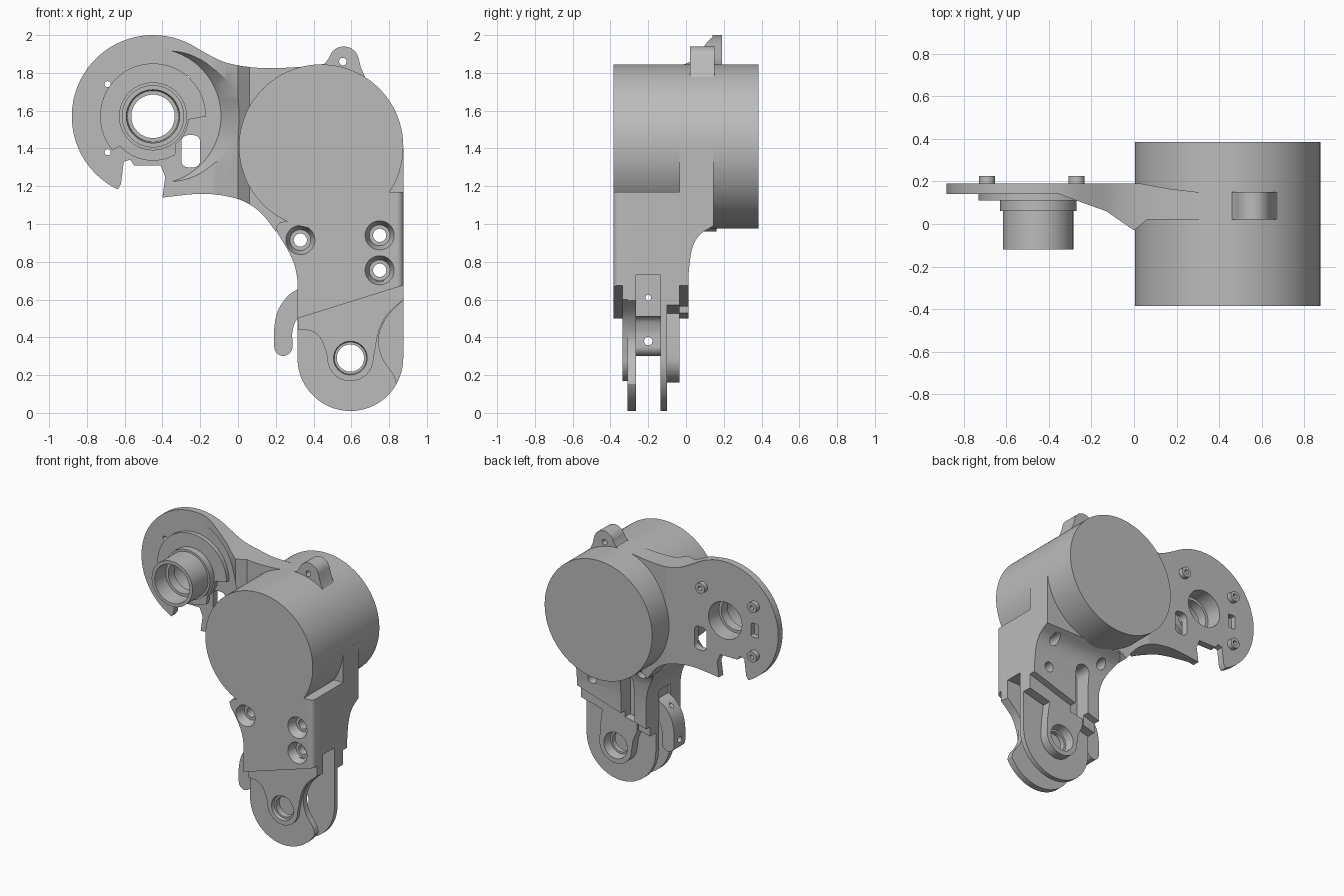
import bpy, bmesh, math

if "Cube" in bpy.data.objects:
    bpy.data.objects.remove(bpy.data.objects["Cube"])

grey = bpy.data.materials.new("plain grey")
grey.use_nodes = True
GREY = (0.5, 0.5, 0.5, 1)
grey.diffuse_color = GREY
grey.node_tree.nodes["Principled BSDF"].inputs["Base Color"].default_value = GREY

PLACE = {"x": lambda a, b, t: (t, a, b),
         "y": lambda a, b, t: (a, t, b),
         "z": lambda a, b, t: (a, b, t)}


def arc(x, z, r, a0=0, a1=360, n=None):
    """Points on an arc in degrees; a full turn leaves out the repeated end."""
    full = abs(a1 - a0) == 360
    n = n or max(6, int(abs(a1 - a0) / 5))
    return [(x + r * math.cos(math.radians(a0 + (a1 - a0) * i / n)),
             z + r * math.sin(math.radians(a0 + (a1 - a0) * i / n)))
            for i in range(n if full else n + 1)]


def curve(pts, n=6):
    """Smooth curve through the given points."""
    out = []
    for i in range(len(pts) - 1):
        p0, p1, p2 = pts[max(i - 1, 0)], pts[i], pts[i + 1]
        p3 = pts[min(i + 2, len(pts) - 1)]
        for k in range(n):
            t = k / n
            out.append(tuple(
                0.5 * (2 * b + (c - a) * t + (2 * a - 5 * b + 4 * c - d) * t ** 2
                       + (3 * b - a - 3 * c + d) * t ** 3)
                for a, b, c, d in zip(p0, p1, p2, p3)))
    return out + [pts[-1]]


def round_box(x0, x1, z0, z1, r):
    return (arc(x1 - r, z1 - r, r, 0, 90) + arc(x0 + r, z1 - r, r, 90, 180)
            + arc(x0 + r, z0 + r, r, 180, 270) + arc(x1 - r, z0 + r, r, 270, 360))


def prism(name, pts, t0, t1, end=None, axis="y"):
    """Extrude an outline along an axis, optionally to a different end outline."""
    bm = bmesh.new()
    a = [bm.verts.new(PLACE[axis](*p, t0)) for p in pts]
    b = [bm.verts.new(PLACE[axis](*p, t1)) for p in (end or pts)]
    bm.faces.new(a)
    bm.faces.new(b[::-1])
    for i in range(len(a)):
        j = (i + 1) % len(a)
        bm.faces.new((a[i], b[i], b[j], a[j]))
    bmesh.ops.recalc_face_normals(bm, faces=bm.faces)
    me = bpy.data.meshes.new(name)
    bm.to_mesh(me)
    bm.free()
    me.materials.append(grey)
    ob = bpy.data.objects.new(name, me)
    bpy.context.collection.objects.link(ob)
    return ob


def cone(name, x, z, r0, r1, t0, t1):
    return prism(name, arc(x, z, r0), t0, t1, arc(x, z, r1))


def apply_bool(ob, cutters, op="DIFFERENCE"):
    for c in cutters:
        m = ob.modifiers.new("cut", "BOOLEAN")
        m.operation, m.object, m.solver = op, c, "EXACT"
    dg = bpy.context.evaluated_depsgraph_get()
    me = bpy.data.meshes.new_from_object(ob.evaluated_get(dg))
    ob.modifiers.clear()
    ob.data = me


parts, cutters = [], []


def part(*args, **kw):
    parts.append(prism(*args, **kw))
    return parts[-1]


def cutter(ob):
    ob.hide_render = True
    cutters.append(ob)
    return ob


# Main drum
part("main_drum", arc(0.44, 1.41, 0.435, n=128), -0.385, 0.385)

# Arm: side outline trimmed by a bent top profile
DX, DZ = -0.45, 1.57
outline = (arc(DX, DZ, 0.43, 62, 244)
           + [(-0.62, 1.21), (-0.605, 1.33), (-0.57, 1.34), (-0.55, 1.31), (-0.41, 1.31),
              (-0.385, 1.25)]
           + curve([(-0.4, 1.14), (-0.2, 1.16), (-0.05, 1.145), (0.05, 1.11), (0.13, 1.05),
                    (0.2, 0.96)])
           + [(0.4, 1.1), (0.8, 1.3), (0.82, 1.58)]
           + curve([(0.77, 1.68), (0.69, 1.75), (0.65, 1.83)])
           + arc(0.56, 1.86, 0.08, 15, 165)
           + curve([(0.46, 1.85), (0.4, 1.838), (0.2, 1.825), (0.05, 1.832), (-0.08, 1.86),
                    (-0.18, 1.91)]))
arm = part("arm", outline, -0.1, 0.25)
bend = cutter(prism("arm_bend", [(-1, 0.14), (-0.35, 0.14), (-0.27, 0.11), (-0.13, 0.06),
                                 (0, -0.03), (0.06, 0.02), (1, 0.02), (1, 0.15), (0.3, 0.15),
                                 (0.17, 0.165), (0.03, 0.19), (-1, 0.19)], 0.5, 2.2, axis="z"))
apply_bool(arm, [bend], "INTERSECT")
pocket = cutter(cone("disc_pocket", DX, DZ, 0.5, 0.36, -0.1, 0.14))
window = cutter(prism("window_cut", round_box(-0.3, -0.2, 1.3, 1.47, 0.035), -0.2, 0.3))
bore = cutter(cone("hub_bore", DX, DZ, 0.135, 0.135, 0.07, 0.3))
recess = cutter(prism("back_recess", round_box(-0.72, -0.66, 1.51, 1.61, 0.01), 0.15, 0.3))
tab_hole = cutter(cone("tab_hole", 0.555, 1.86, 0.02, 0.02, -0.2, 0.3))
PEGS = [(-0.69, 1.74), (-0.69, 1.38), (-0.27, 1.77)]
pins = [cutter(cone("pin_hole", x, z, 0.016, 0.016, 0, 0.3)) for x, z in PEGS]
apply_bool(arm, [pocket, window, bore, recess, tab_hole] + pins)

# Pegs on the back of the disc
for (x, z), pin in zip(PEGS, pins):
    peg = part("back_peg", arc(x, z, 0.038, n=32), 0.18, 0.225)
    apply_bool(peg, [pin])

# Stepped hub in front of the disc
pad = part("hub_pad", arc(DX, DZ, 0.28, 0, 220) + arc(DX, DZ, 0.235, 222, 300)
           + arc(DX, DZ, 0.19, 310, 355), 0.11, 0.145)
apply_bool(pad, [bore, window])
flange = part("hub_flange", arc(DX, DZ, 0.18), 0.06, 0.115)
tube = part("hub_tube", arc(DX, DZ, 0.165), -0.12, 0.065)
front_bore = cutter(cone("front_bore", DX, DZ, 0.145, 0.135, -0.2, 0.0))
lip_bore = cutter(cone("lip_bore", DX, DZ, 0.115, 0.115, -0.3, 0.3))
for ob in (flange, tube):
    apply_bool(ob, [front_bore, lip_bore, bore])

# Leg bracket cutters
SCREWS = [(0.33, 0.915), (0.75, 0.94), (0.75, 0.755)]
screw_cuts = []
for x, z in SCREWS:
    screw_cuts.append(cutter(cone("screw_hole", x, z, 0.035, 0.035, -0.5, 0.3)))
    screw_cuts.append(cutter(cone("screw_sink", x, z, 0.082, 0.055, -0.4, -0.32)))
back_slot = cutter(prism("back_slot", round_box(0.41, 0.52, 0.36, 0.87, 0.05), -0.099, 0.3))
HX, HZ = 0.595, 0.29
pivot = cutter(cone("pivot_hole", HX, HZ, 0.072, 0.072, -0.5, 0.2))
pivot_steps = [cutter(cone("pivot_step", HX, HZ, 0.1, 0.085, -0.4, -0.31)),
               cutter(cone("pivot_step", HX, HZ, 0.085, 0.1, -0.11, 0.0))]


def leg(name, t0, t1, low, high, top=1.17):
    """Upper leg layer with a slanted lower edge."""
    left = curve([(0.315, 0.7), (0.3, 0.78), (0.265, 0.86), (0.21, 0.95)])
    return part(name, [(0.315, low)] + left + [(0.2, 0.985), (0.225, 1.01), (0.3, 1.02),
                (0.4, 1.2), (0.7, top), (0.875, top), (0.875, high)], t0, t1)


# Leg front block with a rounded outer edge
front = leg("leg_front", -0.385, -0.31, 0.5, 0.675)
bm = bmesh.new()
bm.from_mesh(front.data)
edge = [e for e in bm.edges if all(v.co.x > 0.87 and v.co.y < -0.38 for v in e.verts)]
bmesh.ops.bevel(bm, geom=edge, offset=0.035, segments=6, profile=0.5, affect="EDGES")
bm.to_mesh(front.data)
bm.free()
apply_bool(front, screw_cuts)

# Leg back layers, with the rear one swept into the drum
step = leg("leg_back_step", -0.1, -0.035, 0.43, 0.57)
apply_bool(step, screw_cuts + [back_slot])
rear = leg("leg_rear", -0.035, 0.145, 0.5, 0.675, 1.4)
sweep = cutter(prism("rear_sweep", curve([(0.145, 0.99), (0.07, 0.94), (0.03, 0.86),
                                          (0.012, 0.72)]) + [(0.012, 0.3), (0.3, 0.3),
                                                             (0.3, 0.99)], -0.5, 1.5, axis="x"))
apply_bool(rear, [sweep, back_slot] + screw_cuts)

# Fork core: two rounded cheeks split by a slot
core = part("fork", [(0.875, 1.17), (0.4, 1.17), (0.3, 1.02), (0.225, 1.01), (0.2, 0.985)]
            + curve([(0.21, 0.95), (0.265, 0.86), (0.3, 0.78), (0.315, 0.7)])
            + arc(HX, HZ, 0.28, 180, 360), -0.31, -0.1)
slot = cutter(prism("fork_slot", [(-0.265, -0.2), (-0.135, -0.2), (-0.135, 0.73), (-0.265, 0.73)],
                    0.1, 1.1, axis="x"))
scoop = cutter(prism("cheek_scoop", curve([(0.88, 0.6), (0.79, 0.51), (0.745, 0.4),
                                           (0.765, 0.29), (0.83, 0.19), (0.84, 0.11)])
                     + [(1, 0.05), (1, 0.6)], -0.4, -0.2))
apply_bool(core, [slot, scoop, pivot] + screw_cuts)

# Flared pivot bosses on both cheeks
flare = (curve([(0.875, 0.6), (0.79, 0.52), (0.745, 0.43), (0.725, 0.33)])
         + arc(HX, HZ, 0.122, 0, -180)
         + curve([(0.465, 0.33), (0.43, 0.405), (0.38, 0.435), (0.318, 0.44)])
         + [(0.318, 0.6), (0.6, 0.7), (0.875, 0.7)])
for name, t0, t1 in (("front_boss", -0.335, -0.3), ("back_boss", -0.11, -0.035)):
    shape = flare
    if name == "back_boss":
        shape = (arc(HX, HZ, 0.13, 0, -180)
                 + [(0.455, 0.36), (0.42, 0.44), (0.42, 0.5), (0.7, 0.55), (0.72, 0.4)])
    apply_bool(part(name, shape, t0, t1), [pivot] + pivot_steps)

# Hooked stop on the inner side of the fork
hook = part("hook_stop", curve([(0.33, 0.66), (0.27, 0.625), (0.215, 0.55), (0.193, 0.46),
                                (0.19, 0.35)])
            + arc(0.24, 0.35, 0.048, 180, 360)
            + curve([(0.288, 0.38), (0.288, 0.43), (0.305, 0.485), (0.33, 0.51)])
            + [(0.345, 0.51), (0.345, 0.735), (0.33, 0.735)], -0.265, -0.135)
hook_holes = [cutter(prism("hook_hole", arc(-0.2, z, r, n=24), 0, 0.6, axis="x"))
              for z, r in ((0.38, 0.022), (0.61, 0.015))]
apply_bool(hook, hook_holes)

# Remove the cutters and shade the parts
for c in cutters:
    bpy.data.objects.remove(c)
bpy.ops.object.select_all(action="DESELECT")
for ob in parts:
    ob.select_set(True)
bpy.context.view_layer.objects.active = parts[0]
bpy.ops.object.shade_smooth_by_angle(angle=math.radians(30))
